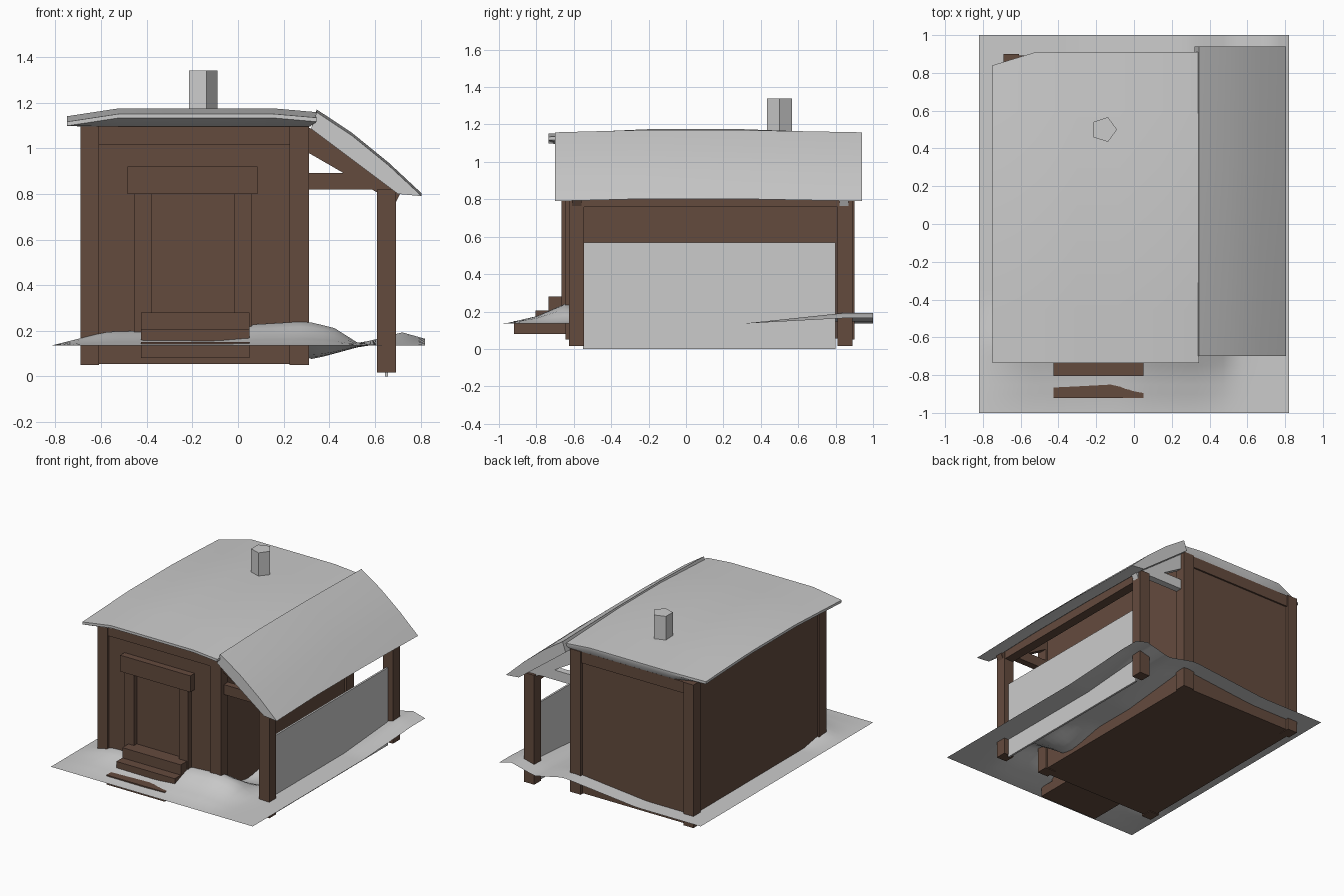
import bpy, bmesh, math
from mathutils import Vector

cube = bpy.data.objects.get("Cube")
if cube:
    bpy.data.objects.remove(cube, do_unlink=True)


def material(name, rgb):
    m = bpy.data.materials.new(name)
    m.use_nodes = True
    m.diffuse_color = (*rgb, 1)
    m.node_tree.nodes["Principled BSDF"].inputs["Base Color"].default_value = (*rgb, 1)
    return m


WOOD = material("dark brown wood", (0.127, 0.07, 0.048))
SNOW = material("pale grey snow", (0.6, 0.6, 0.6))


def finish(name, bm, mat, smooth=False):
    bmesh.ops.recalc_face_normals(bm, faces=bm.faces)
    me = bpy.data.meshes.new(name)
    bm.to_mesh(me)
    bm.free()
    me.materials.append(mat)
    ob = bpy.data.objects.new(name, me)
    bpy.context.collection.objects.link(ob)
    if smooth:
        bpy.ops.object.select_all(action="DESELECT")
        ob.select_set(True)
        bpy.context.view_layer.objects.active = ob
        bpy.ops.object.shade_smooth_by_angle(angle=math.radians(35))
    return ob


def box(name, x, y, z, mat=WOOD):
    bm = bmesh.new()
    bmesh.ops.create_cube(bm, size=1)
    for v in bm.verts:
        v.co = [(r[0] + r[1]) / 2 + c * (r[1] - r[0]) for r, c in zip((x, y, z), v.co)]
    return finish(name, bm, mat)


def prism(name, outline, y0, y1, mat):
    """Extrude an x-z outline along y."""
    bm = bmesh.new()
    face = bm.faces.new([bm.verts.new((x, y0, z)) for x, z in outline])
    out = bmesh.ops.extrude_face_region(bm, geom=[face])
    verts = [g for g in out["geom"] if isinstance(g, bmesh.types.BMVert)]
    bmesh.ops.translate(bm, verts=verts, vec=(0, y1 - y0, 0))
    return finish(name, bm, mat)


def lerp(points, t):
    """Piecewise linear curve."""
    if t <= points[0][0]:
        return points[0][1]
    for (a, p), (b, q) in zip(points, points[1:]):
        if t <= b:
            return p + (q - p) * (t - a) / (b - a)
    return points[-1][1]


# Snowy ground with drifts against the front and back
FRONT_DRIFT = [(-0.82, 0), (-0.58, 0.065), (-0.43, 0.07), (-0.1, 0.06), (0.06, 0.1),
               (0.3, 0.115), (0.42, 0.085), (0.53, 0.01), (0.65, 0)]
BACK_DRIFT = [(-0.3, 0), (0.3, 0.06), (0.53, 0.01), (0.72, 0.058), (0.82, 0.03)]


def ground_height(x, y):
    front = lerp(FRONT_DRIFT, x) * lerp([(-0.97, 0), (-0.8, 0.35), (-0.63, 1), (-0.4, 0)], y)
    back = lerp(BACK_DRIFT, x) * lerp([(0.3, 0), (0.85, 1)], y)
    pit = max(0, 1 - math.hypot((x - 0.33) / 0.22, (y + 0.3) / 0.28))
    return 0.135 + front + back - 0.06 * pit


bm = bmesh.new()
bmesh.ops.create_grid(bm, x_segments=33, y_segments=40, size=1)
for v in bm.verts:
    v.co.x *= 0.82
    v.co.z = ground_height(v.co.x, v.co.y)
finish("snow_ground", bm, SNOW, True)

# House body with corner posts and top beams
box("house_walls", (-0.675, 0.295), (-0.625, 0.88), (0.055, 1.097))
for side, xs in (("right", (-0.69, -0.61)), ("left", (0.225, 0.312))):
    for end, ys in (("front", (-0.645, -0.56)), ("back", (0.815, 0.9))):
        box(f"{end}_{side}_house_post", xs, ys, (0.05, 1.1))
for end, ys in (("front", (-0.638, -0.6)), ("back", (0.86, 0.892))):
    box(f"{end}_top_beam", (-0.61, 0.225), ys, (1.015, 1.098))

# Door, frame and steps
box("door", (-0.38, -0.015), (-0.632, -0.61), (0.2, 0.805))
for side, xs in (("right", (-0.455, -0.38)), ("left", (-0.015, 0.06))):
    box(f"{side}_door_jamb", xs, (-0.665, -0.61), (0.15, 0.805))
box("door_lintel", (-0.485, 0.085), (-0.675, -0.61), (0.8, 0.92))
for i, (y, top) in enumerate([(-0.92, 0.15), (-0.805, 0.205), (-0.735, 0.28)]):
    box(f"door_step_{i + 1}", (-0.425, 0.05), (y, -0.62), (0.08, top))

# Lean-to posts, plate, tie beams and rafters
for end, y0, mat in (("front", -0.625, WOOD), ("back", 0.81, WOOD)):
    box(f"{end}_lean_to_post", (0.61, 0.692), (y0, y0 + 0.08), (0.017, 0.82), mat)
for end, y0, mat in (("front", -0.61, WOOD), ("back", 0.82, SNOW)):
    box(f"{end}_tie_beam", (0.3, 0.62), (y0, y0 + 0.05), (0.82, 0.892), mat)
    prism(f"{end}_rafter", [(0.3, 0.985), (0.3, 1.095), (0.5, 1.0), (0.71, 0.8), (0.69, 0.76)],
          y0, y0 + 0.05, mat)
box("lean_to_plate", (0.615, 0.685), (-0.55, 0.815), (0.76, 0.825))
box("lean_to_side_panel", (0.643, 0.657), (-0.55, 0.8), (0.0, 0.57), SNOW)

# Lean-to roof: bent slab, slightly raised in the middle
PROFILE = [(0.345, 1.158), (0.5, 1.055), (0.66, 0.925), (0.805, 0.79)]
bm = bmesh.new()
rows = []
for y in (-0.7, -0.25, 0.3, 0.94):
    lift = 0.012 if abs(y) < 0.5 else 0
    section = [(x, z + lift) for x, z in PROFILE]
    section += [(0.7, 0.8 + lift), (0.32, 1.085)]
    rows.append([bm.verts.new((x, y, z)) for x, z in section])
for a, b in zip(rows, rows[1:]):
    for i in range(len(a)):
        j = (i + 1) % len(a)
        bm.faces.new((a[i], a[j], b[j], b[i]))
bm.faces.new(rows[0])
bm.faces.new(rows[-1])
finish("lean_to_roof", bm, SNOW, True)

# Main roof: shallow dome with a thin rim and a tapered underside
CROWN_X = [(-0.75, 1.14), (-0.52, 1.175), (0.15, 1.175), (0.345, 1.158)]
CROWN_Y = [(-0.735, -0.024), (-0.2, 0), (0.3, 0), (0.91, -0.022)]
xs = [-0.75, -0.52, -0.3, -0.08, 0.15, 0.345]
ys = [-0.735, -0.45, -0.2, 0.3, 0.6, 0.91]
bm = bmesh.new()
grid = []
for y in ys:
    row = []
    for x in xs:
        yy = 0.84 if (x, y) == (xs[0], ys[-1]) else y
        row.append(bm.verts.new((x, yy, lerp(CROWN_X, x) + lerp(CROWN_Y, y))))
    grid.append(row)
for a, b in zip(grid, grid[1:]):
    for i in range(len(a) - 1):
        bm.faces.new((a[i], a[i + 1], b[i + 1], b[i]))
top = (grid[0] + [r[-1] for r in grid[1:-1]] + grid[-1][::-1]
       + [r[0] for r in grid[-2:0:-1]])
rim = [bm.verts.new(v.co - Vector((0, 0, 0.018))) for v in top]
under = [bm.verts.new((max(-0.67, min(0.315, v.co.x)), max(-0.66, min(0.89, v.co.y)), 1.095))
         for v in top]
for a, b in ((top, rim), (rim, under)):
    for i in range(len(a)):
        j = (i + 1) % len(a)
        bm.faces.new((a[i], a[j], b[j], b[i]))
bm.faces.new(under)
finish("main_roof", bm, SNOW, True)

# Five-sided chimney
bm = bmesh.new()
bmesh.ops.create_cone(bm, cap_ends=True, segments=5, radius1=0.069, radius2=0.069, depth=0.24)
first = max(bm.verts, key=lambda v: v.co.y)
turn = -math.atan2(first.co.y, first.co.x)
for v in bm.verts:
    x, y = v.co.x, v.co.y
    v.co = (-0.159 + x * math.cos(turn) - y * math.sin(turn),
            0.5 + x * math.sin(turn) + y * math.cos(turn), v.co.z + 1.22)
finish("chimney", bm, SNOW)
